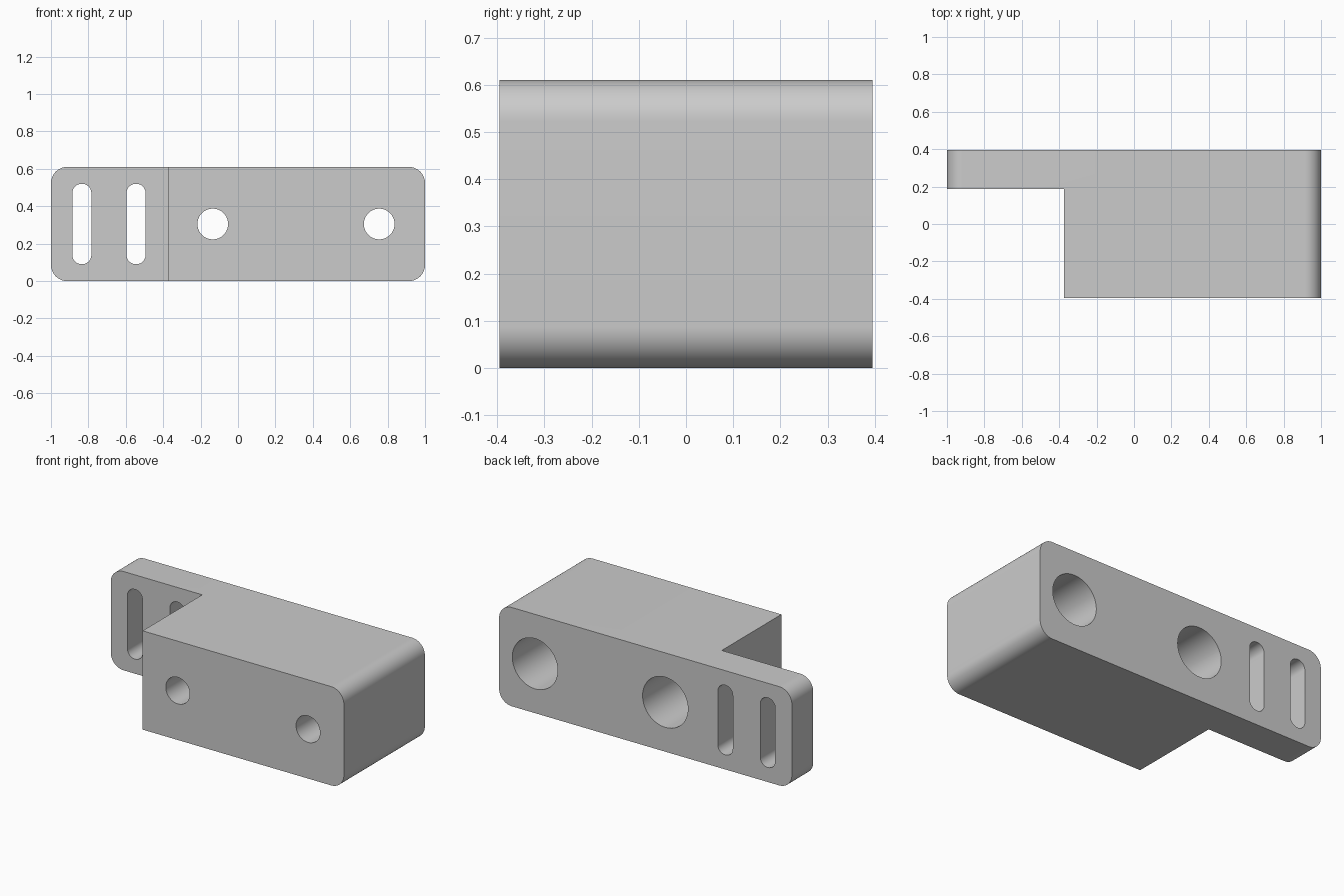
import bpy, bmesh, math
from mathutils import Matrix

if "Cube" in bpy.data.objects:
    bpy.data.objects.remove(bpy.data.objects["Cube"], do_unlink=True)

HEIGHT, DEPTH = 0.61, 0.79
BACK = DEPTH / 2
MID = HEIGHT / 2

grey = bpy.data.materials.new("plain grey")
grey.use_nodes = True
colour = (0.6, 0.6, 0.6, 1)
grey.diffuse_color = colour
grey.node_tree.nodes["Principled BSDF"].inputs["Base Color"].default_value = colour


def rounded_prism(name, x, z, width, height, y0, y1, radius, steps=16):
    """Rounded rectangle in the xz plane, extruded from y0 to y1."""
    bm = bmesh.new()
    points = []
    for corner, (sx, sz) in enumerate([(1, 1), (-1, 1), (-1, -1), (1, -1)]):
        cx = x + sx * (width / 2 - radius)
        cz = z + sz * (height / 2 - radius)
        for i in range(steps + 1):
            a = (corner + i / steps) * math.pi / 2
            points.append((cx + radius * math.cos(a), y0, cz + radius * math.sin(a)))
    face = bm.faces.new([bm.verts.new(p) for p in points])
    new = bmesh.ops.extrude_face_region(bm, geom=[face])["geom"]
    bmesh.ops.translate(bm, vec=(0, y1 - y0, 0),
                        verts=[v for v in new if isinstance(v, bmesh.types.BMVert)])
    bmesh.ops.remove_doubles(bm, verts=bm.verts, dist=1e-5)
    bmesh.ops.recalc_face_normals(bm, faces=bm.faces)
    return make_object(name, bm)


def box(name, x0, x1, y0, y1, z0, z1):
    bm = bmesh.new()
    centre = Matrix.Translation(((x0 + x1) / 2, (y0 + y1) / 2, (z0 + z1) / 2))
    bmesh.ops.create_cube(bm, size=1, matrix=centre @ Matrix.Diagonal((x1 - x0, y1 - y0, z1 - z0, 1)))
    return make_object(name, bm)


def make_object(name, bm):
    mesh = bpy.data.meshes.new(name)
    bm.to_mesh(mesh)
    bm.free()
    mesh.materials.append(grey)
    obj = bpy.data.objects.new(name, mesh)
    bpy.context.collection.objects.link(obj)
    return obj


# Main block with rounded long edges
block = rounded_prism("mounting_block", 0, MID, 2, HEIGHT, -BACK, BACK, 0.087)

# Notch that leaves the thin strap plate at the back
cutters = [box("notch_cutter", -1.2, -0.375, -1, 0.187, -0.2, 1)]

# Strap slots
for x in (-0.835, -0.545):
    cutters.append(rounded_prism("slot_cutter", x, MID, 0.102, 0.43, -1, 1, 0.05))

# Bolt holes, counterbored from the back
for x in (-0.135, 0.755):
    cutters.append(rounded_prism("bolt_hole_cutter", x, MID, 0.164, 0.164, -1, 1, 0.082))
    cutters.append(rounded_prism("counterbore_cutter", x, MID, 0.31, 0.31, BACK - 0.5, 1, 0.155))

# Cut, then remove the cutters
bpy.context.view_layer.objects.active = block
block.select_set(True)
for cutter in cutters:
    cut = block.modifiers.new(cutter.name, "BOOLEAN")
    cut.operation = "DIFFERENCE"
    cut.solver = "EXACT"
    cut.object = cutter
    bpy.ops.object.modifier_apply(modifier=cut.name)
    bpy.data.objects.remove(cutter, do_unlink=True)

bpy.ops.object.select_all(action="DESELECT")
block.select_set(True)
bpy.ops.object.shade_smooth_by_angle(angle=math.radians(30))
